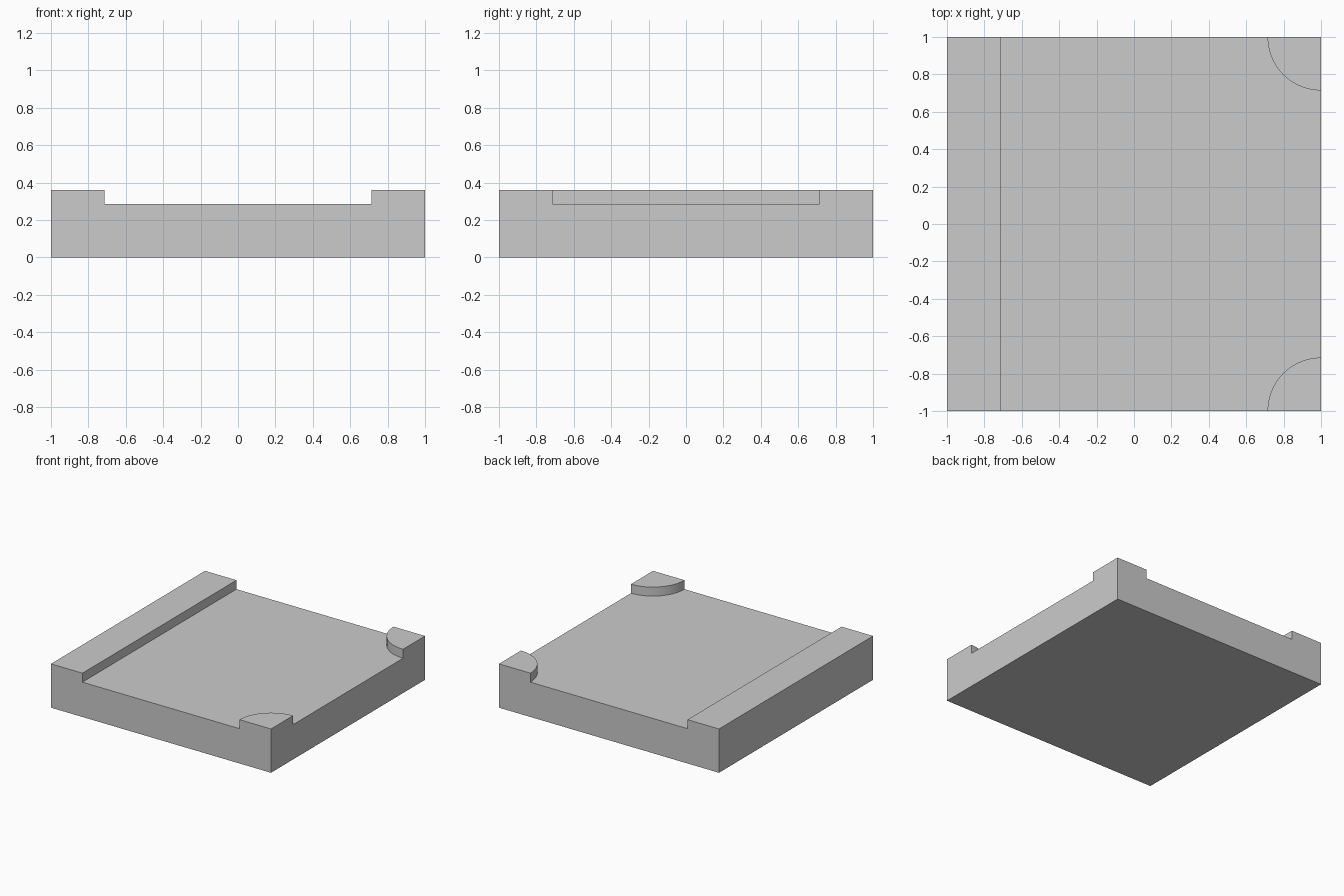
import bpy, bmesh
from math import pi, cos, sin, radians

if "Cube" in bpy.data.objects:
    bpy.data.objects.remove(bpy.data.objects["Cube"])

W = 0.286        # kerb width and corner radius
FLOOR = 0.286    # height of the sunken surface
TOP = 0.36       # height of the kerbs
OUT = 1.2        # cutter overshoot beyond the tile edge
STEPS = 16


def prism(name, outline, z0, z1):
    """Extrude a counter-clockwise plan outline between two heights."""
    bm = bmesh.new()
    face = bm.faces.new([bm.verts.new((x, y, z0)) for x, y in outline])
    top = bmesh.ops.extrude_face_region(bm, geom=[face])
    verts = [v for v in top["geom"] if isinstance(v, bmesh.types.BMVert)]
    bmesh.ops.translate(bm, verts=verts, vec=(0, 0, z1 - z0))
    bmesh.ops.recalc_face_normals(bm, faces=bm.faces)
    mesh = bpy.data.meshes.new(name)
    bm.to_mesh(mesh)
    bm.free()
    obj = bpy.data.objects.new(name, mesh)
    bpy.context.collection.objects.link(obj)
    return obj


# Solid tile at full kerb height
tile = prism("road_tile", [(-1, -1), (1, -1), (1, 1), (-1, 1)], 0, TOP)

# Sunken area: straight kerb on the left, rounded kerbs at the right corners
arc = [(1 - W * cos(a), -1 + W * sin(a))
       for a in (pi / 2 * i / STEPS for i in range(STEPS + 1))]
half = [(-1 + W, -OUT), (1 - W, -OUT)] + arc + [(OUT, -1 + W)]
outline = half + [(x, -y) for x, y in reversed(half)]
cutter = prism("sunken_area_cutter", outline, FLOOR, TOP + 0.2)
cutter.hide_render = True

# Carve the sunken area and drop the cutter
mod = tile.modifiers.new("sunken_area", "BOOLEAN")
mod.operation = "DIFFERENCE"
mod.solver = "EXACT"
mod.object = cutter
bpy.context.view_layer.objects.active = tile
tile.select_set(True)
bpy.ops.object.modifier_apply(modifier=mod.name)
bpy.data.objects.remove(cutter)

# Smooth the rounded kerbs, keep the corners sharp
bpy.ops.object.shade_smooth_by_angle(angle=radians(30))
